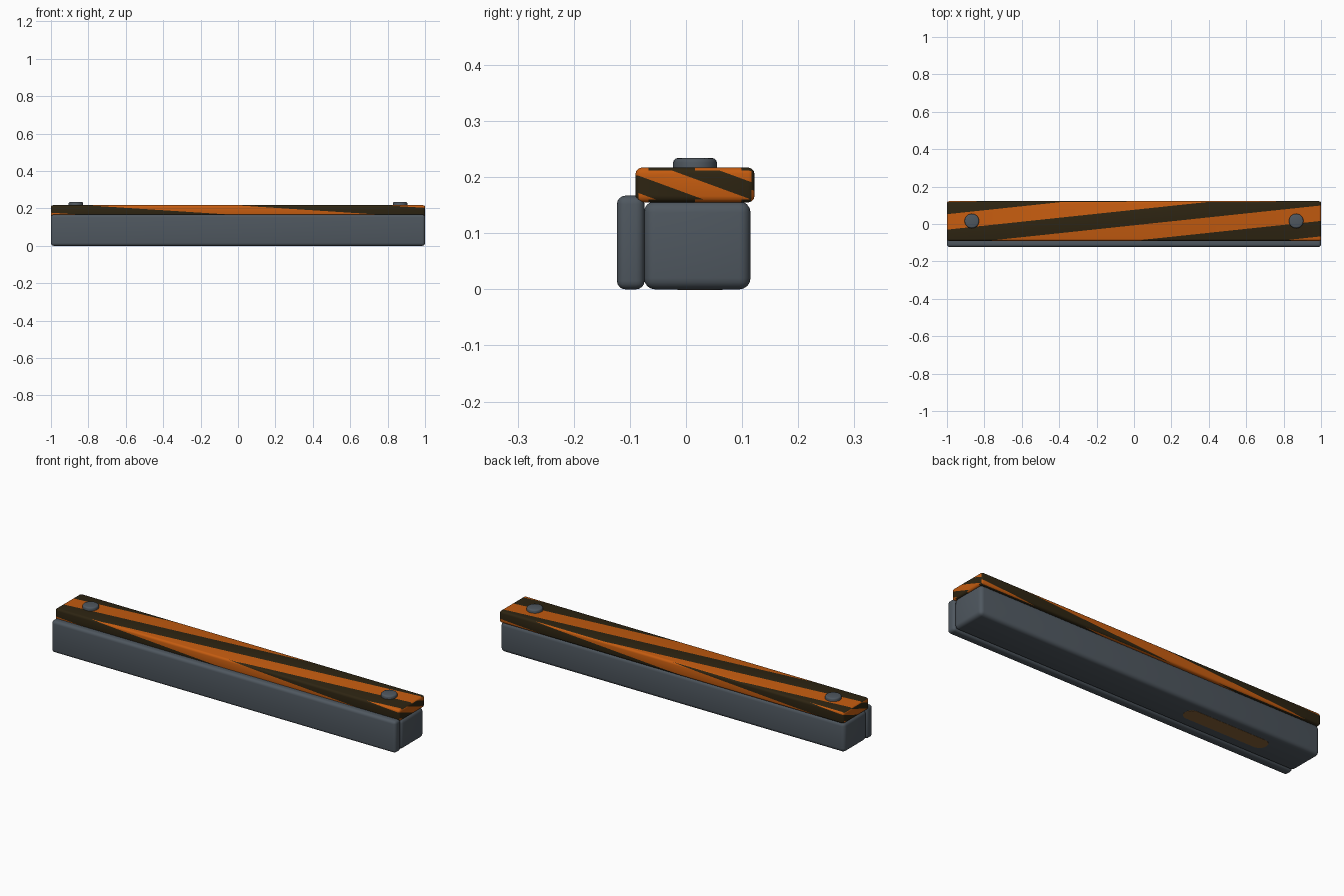
import bpy, bmesh, math
from mathutils import Vector

if "Cube" in bpy.data.objects:
    bpy.data.objects.remove(bpy.data.objects["Cube"])


def material(name, rgb):
    m = bpy.data.materials.new(name)
    m.diffuse_color = (*rgb, 1)
    m.use_nodes = True
    m.node_tree.nodes["Principled BSDF"].inputs["Base Color"].default_value = m.diffuse_color
    return m


grey = material("slate grey", (0.078, 0.096, 0.115))
orange = material("orange", (0.56, 0.107, 0.005))
dark = material("dark brown", (0.027, 0.018, 0.006))
tan = material("tan", (0.25, 0.125, 0.04))


def finish(bm, name, mats):
    me = bpy.data.meshes.new(name)
    bm.to_mesh(me)
    bm.free()
    ob = bpy.data.objects.new(name, me)
    bpy.context.collection.objects.link(ob)
    for m in mats:
        me.materials.append(m)
    bpy.ops.object.select_all(action='DESELECT')
    ob.select_set(True)
    bpy.context.view_layer.objects.active = ob
    bpy.ops.object.shade_smooth_by_angle(angle=math.radians(32))
    return ob


def rounded_box(lo, hi, radius, segments=4):
    bm = bmesh.new()
    bmesh.ops.create_cube(bm, size=1)
    for v in bm.verts:
        v.co = Vector([(lo[i] + hi[i]) / 2 + v.co[i] * (hi[i] - lo[i]) for i in range(3)])
    bmesh.ops.bevel(bm, geom=bm.edges[:], offset=radius, segments=segments,
                    profile=0.5, affect='EDGES')
    return bm


# Main body and the front panel
finish(rounded_box((-1, -0.075, 0), (1, 0.115, 0.157), 0.02), "main_body", [grey])
finish(rounded_box((-1, -0.123, 0), (1, -0.074, 0.167), 0.015), "front_panel", [grey])

# Striped top plate: each side has its own diagonal stripe rule s = g.p + d
LO, HI = Vector((-1, -0.09, 0.155)), Vector((1, 0.122, 0.217))
SIZE = HI - LO


def stripe_rule(normal):
    """Gradient, offset, first dark stripe and stripe width for a side."""
    ax = max(range(3), key=lambda i: abs(normal[i]))
    g = Vector((0, 0, 0))
    if ax == 2:
        g.x, g.y = -1 / SIZE.x, 1 / SIZE.y
        return ('top',), g, -g.dot(LO), -0.108, 0.39
    pos = normal[ax] > 0
    across = 1 - ax
    # u runs left to right as seen from outside
    flip = (ax == 1 and pos) or (ax == 0 and not pos)
    g[across] = (-1 if flip else 1) / SIZE[across]
    tilt = 0.48 if ax == 1 else 0.8
    g.z = tilt / SIZE.z
    start = LO.copy()
    if flip:
        start[across] = HI[across]
    return (ax, pos), g, -g.dot(start), 0.17 if ax == 1 else 0.24, 0.4


bm = rounded_box(LO, HI, 0.011, 3)
bm.normal_update()
groups = {}
tag = bm.faces.layers.int.new("side")
for f in bm.faces:
    rule = stripe_rule(f.normal)
    if rule[0] not in groups:
        groups[rule[0]] = (len(groups) + 1, rule)
    f[tag] = groups[rule[0]][0]
for idx, (_, g, d, s0, h) in groups.values():
    for k in range(-6, 7):
        c = s0 + k * h
        faces = [f for f in bm.faces if f[tag] == idx]
        geom = set(faces)
        for f in faces:
            geom.update(f.edges)
            geom.update(f.verts)
        bmesh.ops.bisect_plane(bm, geom=list(geom), dist=1e-6,
                               plane_co=g * ((c - d) / g.length_squared),
                               plane_no=g.normalized())
    for f in bm.faces:
        if f[tag] == idx:
            s = g.dot(f.calc_center_median()) + d
            f.material_index = 1 if math.floor((s - s0) / h) % 2 == 0 else 0
finish(bm, "striped_top_plate", [orange, dark])

# Round buttons near both ends
for side, x in (("left", -0.867), ("right", 0.867)):
    bm = bmesh.new()
    bmesh.ops.create_cone(bm, cap_ends=True, segments=24, radius1=0.039,
                          radius2=0.039, depth=0.03)
    bmesh.ops.translate(bm, verts=bm.verts[:], vec=(x, 0.016, 0.219))
    rim = [e for e in bm.edges if all(v.co.z > 0.23 for v in e.verts)]
    bmesh.ops.bevel(bm, geom=rim, offset=0.008, segments=3, profile=0.5, affect='EDGES')
    finish(bm, side + "_button", [grey])

# Flat oval plate let into the underside
bm = bmesh.new()
R, HALF, CX, CY = 0.04, 0.2, -0.52, 0.025
ring = []
for end in (1, -1):
    for i in range(13):
        a = math.pi * (i / 12 - 0.5) + (0 if end == 1 else math.pi)
        ring.append(bm.verts.new((CX + end * HALF + R * math.cos(a),
                                  CY + R * math.sin(a), -0.001)))
face = bm.faces.new(ring)
ext = bmesh.ops.extrude_face_region(bm, geom=[face])
bmesh.ops.translate(bm, vec=(0, 0, 0.004),
                    verts=[v for v in ext['geom'] if isinstance(v, bmesh.types.BMVert)])
bmesh.ops.recalc_face_normals(bm, faces=bm.faces[:])
finish(bm, "underside_plate", [tan])
